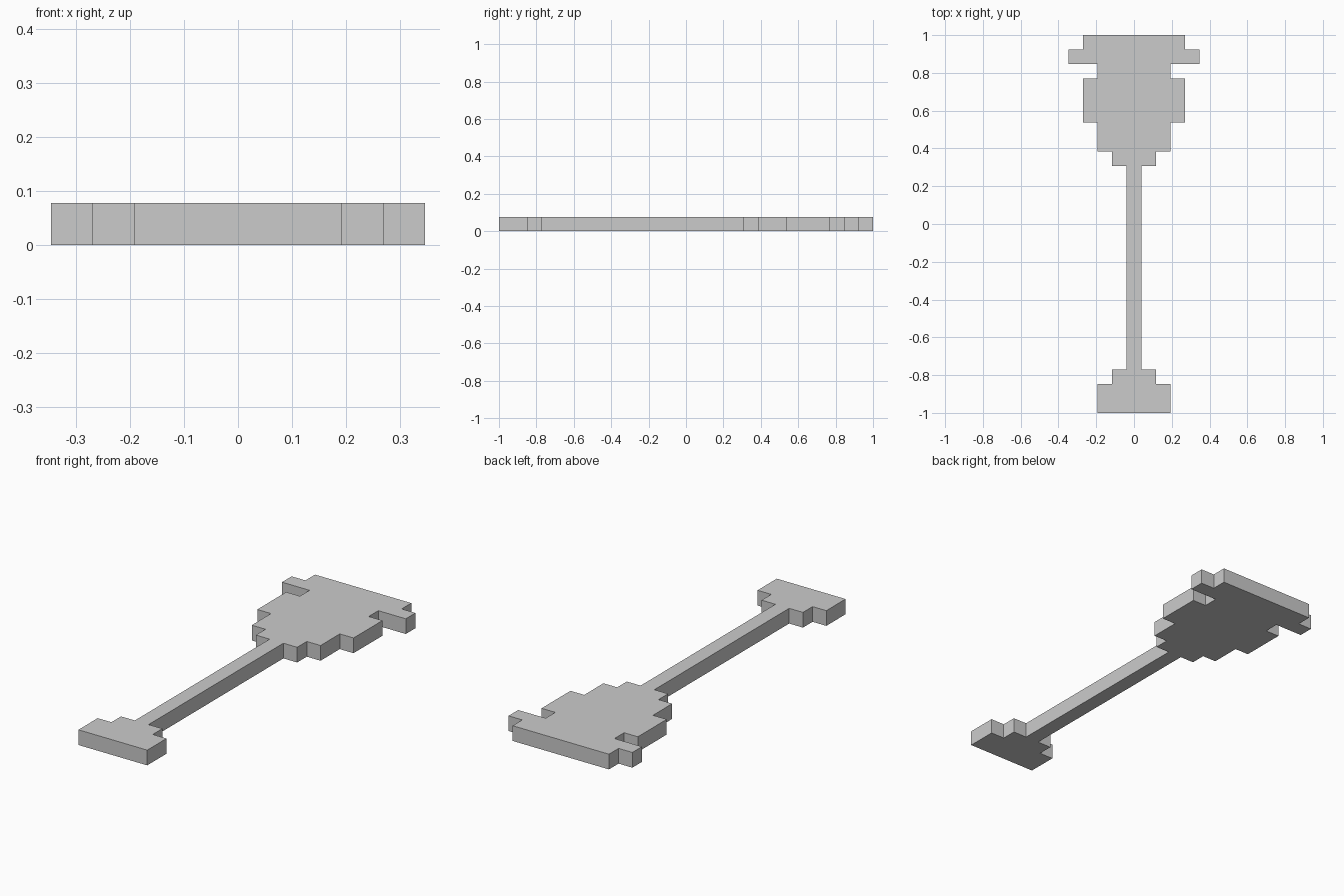
import bpy, bmesh

if "Cube" in bpy.data.objects:
    bpy.data.objects.remove(bpy.data.objects["Cube"])

PX = 2 / 26  # one pixel of the stepped silhouette

# (half width, row count) in pixels, from the foot (-y) to the top (+y)
BANDS = [
    (2.5, 2), (1.5, 1),             # foot
    (0.5, 14),                      # stem
    (1.5, 1), (2.5, 2), (3.5, 3),   # bowl
    (2.5, 1), (4.5, 1), (3.5, 1),   # neck, side lugs, top
]


def stepped_outline(bands):
    right, row = [], -13
    for half, rows in bands:
        right += [(half * PX, row * PX), (half * PX, (row + rows) * PX)]
        row += rows
    return right + [(-x, y) for x, y in reversed(right)]


def extruded_plate(name, outline, height):
    bm = bmesh.new()
    base = bm.faces.new([bm.verts.new((x, y, 0)) for x, y in outline])
    top = bmesh.ops.extrude_face_region(bm, geom=[base], use_keep_orig=True)
    verts = [v for v in top["geom"] if isinstance(v, bmesh.types.BMVert)]
    bmesh.ops.translate(bm, vec=(0, 0, height), verts=verts)
    bmesh.ops.recalc_face_normals(bm, faces=bm.faces)
    mesh = bpy.data.meshes.new(name)
    bm.to_mesh(mesh)
    bm.free()
    obj = bpy.data.objects.new(name, mesh)
    bpy.context.collection.objects.link(obj)
    return obj


# Whole piece: a single one-pixel-thick plate
extruded_plate("pixel_goblet", stepped_outline(BANDS), PX)
